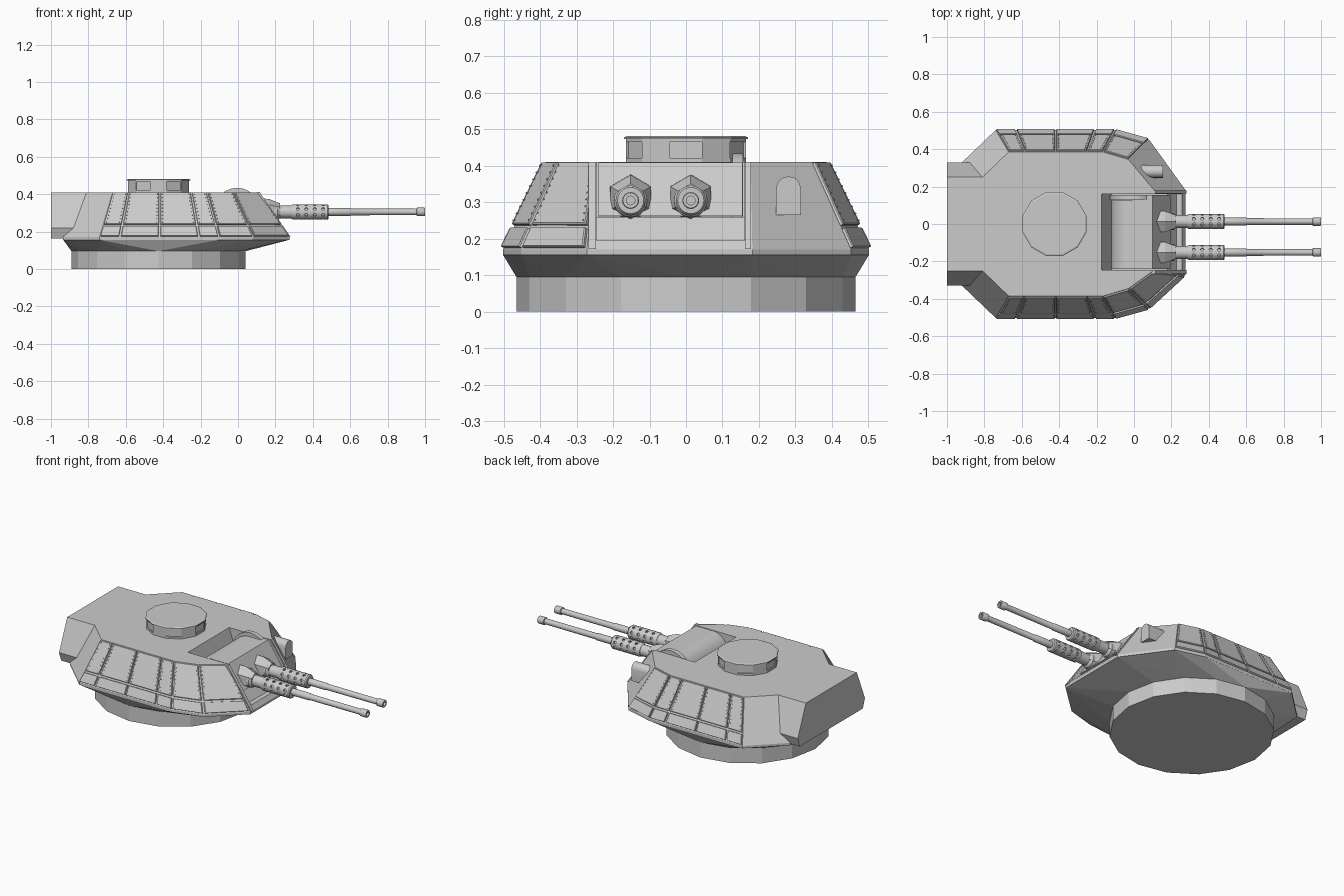
import bpy, bmesh, math
from mathutils import Vector, Matrix

if "Cube" in bpy.data.objects:
    bpy.data.objects.remove(bpy.data.objects["Cube"])


def make(name, bm, smooth=False):
    bmesh.ops.recalc_face_normals(bm, faces=bm.faces[:])
    me = bpy.data.meshes.new(name)
    bm.to_mesh(me)
    bm.free()
    ob = bpy.data.objects.new(name, me)
    bpy.context.collection.objects.link(ob)
    if smooth:
        activate(ob)
        bpy.ops.object.shade_smooth_by_angle(angle=math.radians(35))
    return ob


def activate(ob):
    bpy.ops.object.select_all(action='DESELECT')
    ob.select_set(True)
    bpy.context.view_layer.objects.active = ob


def loft(bm, rings):
    """Skin closed rings of equal length and cap both ends."""
    loops = [[bm.verts.new(p) for p in r] for r in rings]
    n = len(loops[0])
    for a, b in zip(loops, loops[1:]):
        for i in range(n):
            j = (i + 1) % n
            bm.faces.new((a[i], a[j], b[j], b[i]))
    bm.faces.new(loops[0])
    bm.faces.new(loops[-1])
    return bm


def prism_y(name, prof, y0, y1):
    return make(name, loft(bmesh.new(), [[(x, y, z) for x, z in prof] for y in (y0, y1)]))


def lathe(name, prof, origin, axis='X', sides=16, turn=0.0, smooth=True):
    rings = []
    for h, r in prof:
        ring = []
        for i in range(sides):
            a = turn + 2 * math.pi * i / sides
            c, s = r * math.cos(a), r * math.sin(a)
            p = {'X': (h, c, s), 'Y': (c, h, s), 'Z': (c, s, h)}[axis]
            ring.append(Vector(origin) + Vector(p))
        rings.append(ring)
    return make(name, loft(bmesh.new(), rings), smooth)


def cut(ob, cutter):
    cutter.hide_render = True
    m = ob.modifiers.new("cut", 'BOOLEAN')
    m.object, m.operation, m.solver = cutter, 'DIFFERENCE', 'EXACT'
    activate(ob)
    bpy.ops.object.modifier_apply(modifier=m.name)
    bpy.data.objects.remove(cutter)


# Turret ring
C = (-0.425, 0, 0)
lathe("turret_ring", [(0, .465), (.095, .465)], C, 'Z', 16, smooth=False)

# Hull outlines, bottom and top
low = [(-.935, -.315), (-.74, -.502), (-.1, -.502), (.08, -.452), (.275, -.272),
       (.275, .182), (.08, .452), (-.1, .502), (-.74, .502), (-.935, .315)]
top = [(-.81, -.25), (-.67, -.385), (-.165, -.385), (-.03, -.345), (.11, -.245),
       (.11, .178), (-.03, .345), (-.165, .385), (-.67, .385), (-.81, .25)]
hull = make("hull", loft(bmesh.new(), [[(x, y, .155) for x, y in low],
                                       [(x, y, .17) for x, y in low],
                                       [(x, y, .41) for x, y in top]]))

# Underside flaring from the ring to the hull
bm = bmesh.new()
for x, y in low:
    bm.verts.new((x, y, .156))
for i in range(16):
    a = i * math.pi / 8
    bm.verts.new((C[0] + .465 * math.cos(a), .465 * math.sin(a), .095))
bmesh.ops.convex_hull(bm, input=bm.verts[:])
make("underside", bm)

# Rear bustle
sec = [(-.25, .41), (-.33, .22), (-.31, .163), (.31, .163), (.33, .22), (.25, .41)]
make("rear_bustle", loft(bmesh.new(), [[(x, y, z) for y, z in sec] for x in (-1, -.8)]))

# Gun slot through roof and front plate
cut(hull, prism_y("slot_cutter", [(-.178, .425), (-.12, .26), (.18, .26), (.228, .195),
                                  (.32, .195), (.32, .425)], -.245, .16))

# Rotating mantlet: drum, face plate and end flange
lathe("mantlet_drum", [(-.24, .105), (.125, .105)], (-.015, 0, .305), 'Y', 32)
prism_y("mantlet_face", [(-.01, .409), (.10, .409), (.195, .262), (-.01, .262)], -.24, .155)
lathe("drum_flange", [(.128, .122), (.156, .122)], (-.005, 0, .312), 'Y', 24)


# Armour plates laid on hull faces, with rivets
def plate(name, i, u0, u1, v0, v1, side, rivets):
    def V(p, z):
        return Vector((p[0], p[1] * side, z))
    b0, b1 = V(low[i], .17), V(low[i + 1], .17)
    t0, t1 = V(top[i], .41), V(top[i + 1], .41)
    n = (b1 - b0).cross(t0 - b0).normalized() * side

    def at(u, v):
        return b0.lerp(b1, u).lerp(t0.lerp(t1, u), v)
    quad = [at(u0, v0), at(u1, v0), at(u1, v1), at(u0, v1)]
    mid = sum(quad, Vector()) / 4
    bm = loft(bmesh.new(), [[p - n * .006 for p in quad], [p + n * .007 for p in quad],
                            [p.lerp(mid, .03) + n * .01 for p in quad]])
    make(name, bm)
    if rivets:
        bm = bmesh.new()
        rot = n.to_track_quat('Z', 'Y').to_matrix().to_4x4()
        du = .012 / (b1 - b0).length
        for u in (u0 + du, u1 - du):
            for k in range(9):
                p = at(u, v0 + (v1 - v0) * (.06 + .11 * k)) + n * .01
                bmesh.ops.create_cone(bm, cap_ends=True, segments=6, radius1=.0035,
                                      radius2=.002, depth=.005,
                                      matrix=Matrix.Translation(p) @ rot)
        make(name + "_rivets", bm)


for side in (1, -1):
    tag = "right" if side == 1 else "left"
    spans = [(1, .005, .16), (1, .178, .493), (1, .507, .822), (1, .84, .99), (2, .02, .98)]
    if side == 1:
        spans.append((3, .03, .97))
    for k, (i, u0, u1) in enumerate(spans):
        plate(f"{tag}_lower_plate_{k}", i, u0, u1, .02, .235, side, False)
        plate(f"{tag}_upper_plate_{k}", i, u0, u1, .275, .985, side, True)

# Front frame rails beside the gun opening
for k, (ya, yb) in enumerate(((-.268, -.247), (.162, .178))):
    bm = loft(bmesh.new(), [[(.10, ya, .411), (.10, yb, .411), (.116, yb, .411), (.116, ya, .411)],
                            [(.26, ya, .172), (.26, yb, .172), (.281, yb, .172), (.281, ya, .172)]])
    make(f"front_rail_{k}", bm)

# Sight housing with arched top
arch = [(.247, .265), (.315, .265)] + [(.281 + .034 * math.cos(a), .337 + .034 * math.sin(a))
                                       for a in [k * math.pi / 8 for k in range(9)]]
make("sight_housing", loft(bmesh.new(), [[(x, y, z) for y, z in arch] for x in (.03, .155)]), True)

# Commander cupola with vision blocks and lid
P = (-.425, .0, 0)
t = math.radians(15)
cupola = lathe("cupola", [(.40, .17), (.475, .17)], P, 'Z', 12, t, False)
bm = bmesh.new()
for k in range(6):
    m = (Matrix.Translation(P) @ Matrix.Rotation(k * math.pi / 3, 4, 'Z')
         @ Matrix.Translation((.166, 0, .443)) @ Matrix.Diagonal((.018, .088, .044, 1)))
    bmesh.ops.create_cube(bm, size=1, matrix=m)
cut(cupola, make("window_cutter", bm))
lathe("cupola_lid", [(.473, .176), (.478, .176), (.482, .168)], P, 'Z', 12, t, False)

# Twin guns
for k, gy in enumerate((.013, -.152)):
    o = (0, gy, .305)
    lathe(f"gun_{k}_mount", [(.10, .066), (.165, .064), (.225, .04)], (0, gy, .311), 'X', 6,
          math.pi / 6, False)
    lathe(f"gun_{k}_sleeve", [(.14, .048), (.21, .046), (.225, .034), (.31, .034)], o, 'X', 20)
    jacket = lathe(f"gun_{k}_jacket", [(.285, .036), (.295, .041), (.478, .041), (.485, .036)],
                   o, 'X', 24)
    bm = bmesh.new()
    for x in (.32, .365, .41, .455):
        for j in range(8):
            m = (Matrix.Translation((x, gy, .305)) @ Matrix.Rotation(j * math.pi / 4 + .39, 4, 'X')
                 @ Matrix.Translation((0, 0, .042)))
            bmesh.ops.create_cone(bm, cap_ends=True, segments=8, radius1=.009, radius2=.009,
                                  depth=.024, matrix=m)
    cut(jacket, make("hole_cutter", bm))
    lathe(f"gun_{k}_barrel", [(.47, .021), (.60, .021), (.605, .018), (.96, .017)], o, 'X', 16)
    lathe(f"gun_{k}_muzzle", [(.955, .019), (.958, .023), (.997, .023), (1, .021), (1, .012),
                              (.97, .012)], o, 'X', 16)
